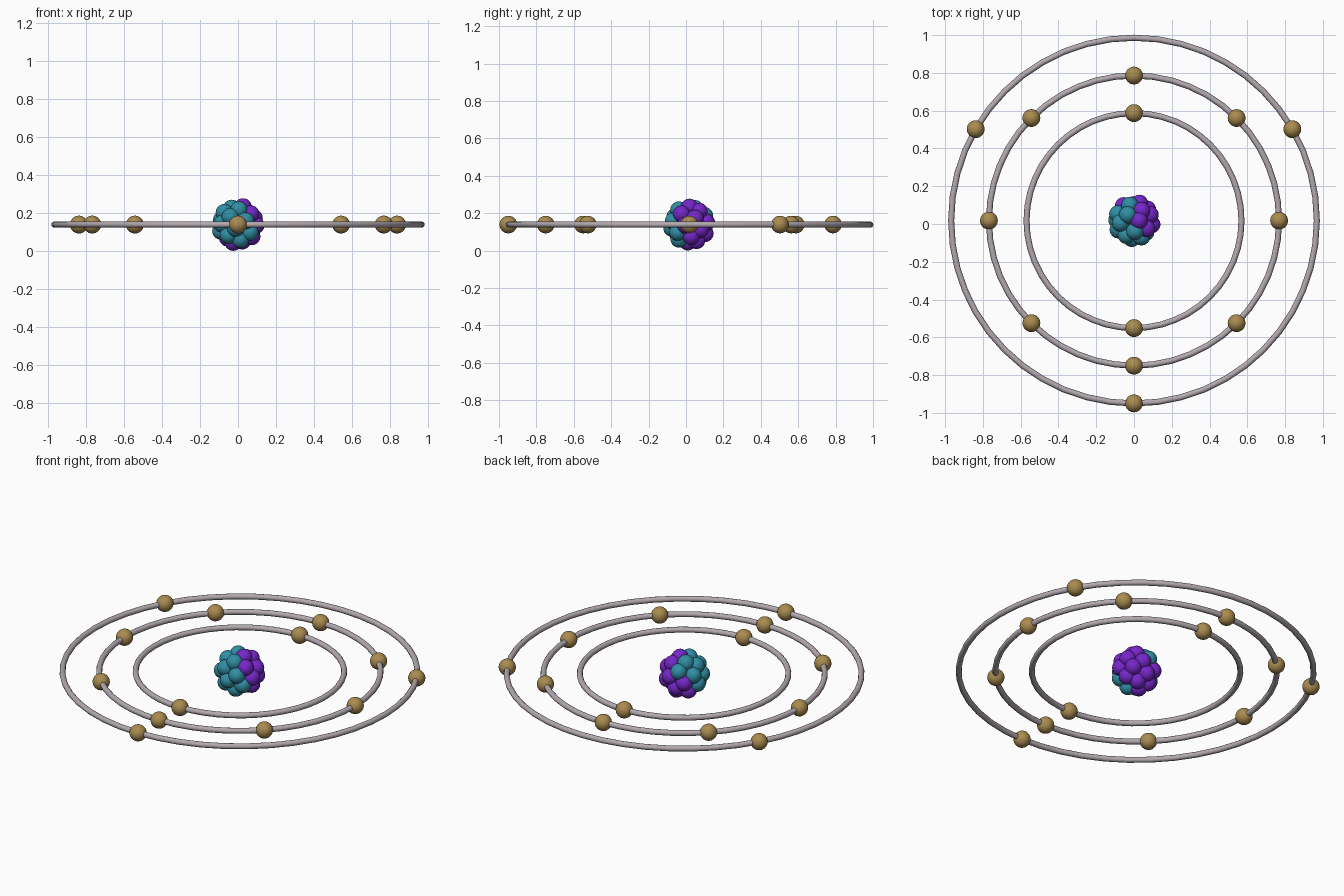
import bpy, random
from math import sin, cos, pi, sqrt, radians
from mathutils import Vector

if "Cube" in bpy.data.objects:
    bpy.data.objects.remove(bpy.data.objects["Cube"])

random.seed(4)
CENTER = Vector((0, 0.018, 0.139))
ELECTRON_R, RING_R = 0.047, 0.016


def material(name, color):
    m = bpy.data.materials.new(name)
    m.diffuse_color = (*color, 1)
    m.use_nodes = True
    m.node_tree.nodes["Principled BSDF"].inputs["Base Color"].default_value = m.diffuse_color
    return m


teal = material("teal", (0.03, 0.27, 0.37))
purple = material("purple", (0.18, 0.02, 0.58))
gold = material("gold", (0.40, 0.26, 0.08))
steel = material("ring_grey", (0.45, 0.40, 0.43))


def finish(name, mat):
    ob = bpy.context.object
    ob.name = name
    ob.data.materials.append(mat)
    bpy.ops.object.shade_smooth()
    return ob


def ball(name, loc, radius, mat):
    bpy.ops.mesh.primitive_uv_sphere_add(segments=32, ring_count=16, radius=radius, location=loc)
    return finish(name, mat)


# orbit rings with their electrons: name, radius, electron angles
shells = [
    ("inner", 0.569, [90, 270]),
    ("middle", 0.768, [45 * i for i in range(8)]),
    ("outer", 0.968, [30, 150, 270]),
]
for name, radius, angles in shells:
    bpy.ops.mesh.primitive_torus_add(location=CENTER, major_radius=radius, minor_radius=RING_R,
                                     major_segments=48, minor_segments=12)
    finish(name + "_orbit_ring", steel)
    for a in map(radians, angles):
        ball(name + "_electron", CENTER + Vector((cos(a), sin(a), 0)) * radius, ELECTRON_R, gold)

# nucleus: evenly spread shell of balls around one core ball
COUNT, SHELL_R, BALL_R = 26, 0.096, 0.046
bias = Vector((-0.6, -0.6, 0.4))
directions = []
for i in range(COUNT):
    z = 1 - (2 * i + 1) / COUNT
    a = i * pi * (3 - sqrt(5))
    r = sqrt(1 - z * z)
    directions.append(Vector((r * cos(a), r * sin(a), z)))
# teal balls gather towards the front, left and top; purple ones opposite
directions.sort(key=lambda d: d.dot(bias) + random.uniform(-0.4, 0.4), reverse=True)
for i, d in enumerate(directions):
    is_teal = i < COUNT // 2
    ball("neutron" if is_teal else "proton", CENTER + d * SHELL_R, BALL_R, teal if is_teal else purple)
ball("core_proton", CENTER, BALL_R, purple)
